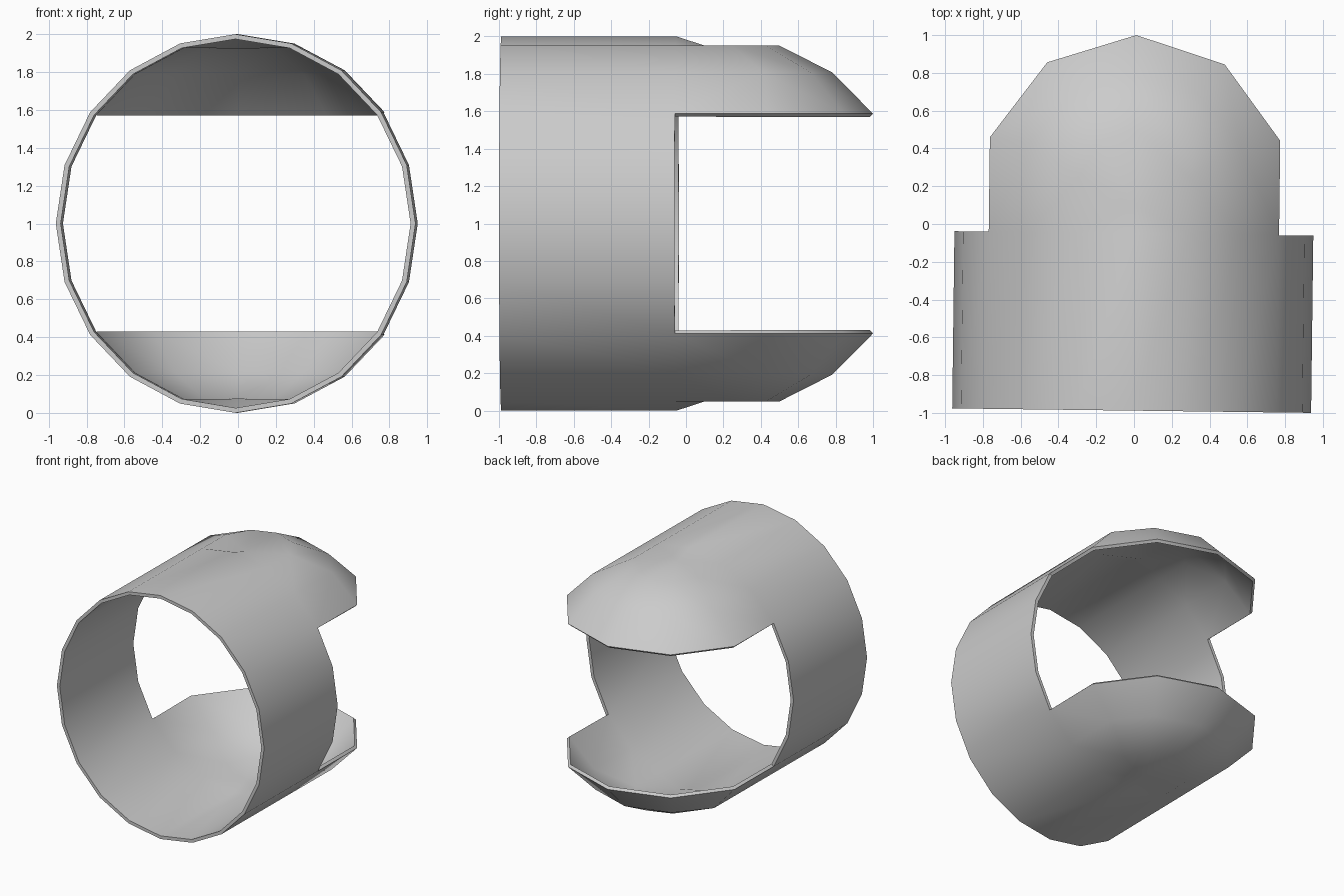
import bpy
import bmesh
import math

cube = bpy.data.objects.get("Cube")
if cube:
    bpy.data.objects.remove(cube, do_unlink=True)

SIDES = 20
RX, RZ = 0.95, 1.0
FRONT, SHOULDER = -0.988, -0.05
WALL = 0.026

bm = bmesh.new()


def ring(y):
    step = 2 * math.pi / SIDES
    return [bm.verts.new((RX * math.sin(k * step), y, RZ * math.cos(k * step)))
            for k in range(SIDES)]


# Round sleeve
front, back = ring(FRONT), ring(SHOULDER)
for k in range(SIDES):
    n = (k + 1) % SIDES
    bm.faces.new((front[k], front[n], back[n], back[k]))

# Hood contours, lowest first: (column, side end y, diagonal x and y, tip y)
LEVELS = [(3, 0.45, 0.47, 0.85, 1.0),
          (2, 0.42, 0.35, 0.67, 0.78),
          (1, 0.25, 0.19, 0.43, 0.5)]


def hood(s):
    """Tapered hood growing from the sleeve; s is +1 on top, -1 below."""
    def edge(c):
        return back[c % SIDES if s > 0 else (SIDES // 2 - c) % SIDES]

    paths = []
    for column, end_y, diag_x, diag_y, tip_y in LEVELS:
        x, z = abs(edge(column).co.x), edge(column).co.z
        outline = [(-x, end_y), (-diag_x, diag_y), (0, tip_y),
                   (diag_x, diag_y), (x, end_y)]
        paths.append([bm.verts.new((px, py, z)) for px, py in outline])

    # Rounded nose bands
    for low, high in zip(paths, paths[1:]):
        for i in range(len(low) - 1):
            bm.faces.new((low[i], low[i + 1], high[i + 1], high[i]))

    # Straight flanks, sloped crown and flat roof
    crown = bm.verts.new((0, 0.1, paths[2][0].co.z))
    for side, end in ((-1, 0), (1, -1)):
        for i, c in ((0, 3), (1, 2)):
            bm.faces.new((edge(side * c), edge(side * (c - 1)),
                          paths[i + 1][end], paths[i][end]))
        bm.faces.new((edge(side), edge(0), crown))
        top = paths[2] if side < 0 else paths[2][::-1]
        bm.faces.new((edge(side), crown, top[2], top[1], top[0]))


hood(1)
hood(-1)

# Face every panel outward
bmesh.ops.recalc_face_normals(bm, faces=bm.faces)
bm.faces.ensure_lookup_table()
probe = bm.faces[0]
if probe.normal.dot(probe.calc_center_median()) < 0:
    bmesh.ops.reverse_faces(bm, faces=bm.faces)

mesh = bpy.data.meshes.new("slotted_sleeve")
bm.to_mesh(mesh)
bm.free()
sleeve = bpy.data.objects.new("slotted_sleeve", mesh)
bpy.context.collection.objects.link(sleeve)
sleeve.location.z = RZ
sleeve.rotation_euler.z = -0.0125

# Plain grey finish
grey = bpy.data.materials.new("plain_grey")
grey.use_nodes = True
color = (0.6, 0.6, 0.6, 1)
grey.diffuse_color = color
grey.node_tree.nodes["Principled BSDF"].inputs["Base Color"].default_value = color
mesh.materials.append(grey)

# Wall thickness, then smooth shading with sharp rims
bpy.ops.object.select_all(action="DESELECT")
sleeve.select_set(True)
bpy.context.view_layer.objects.active = sleeve
wall = sleeve.modifiers.new("wall", "SOLIDIFY")
wall.thickness = WALL
wall.offset = -1
bpy.ops.object.modifier_apply(modifier=wall.name)
bpy.ops.object.shade_smooth_by_angle(angle=math.radians(45))
